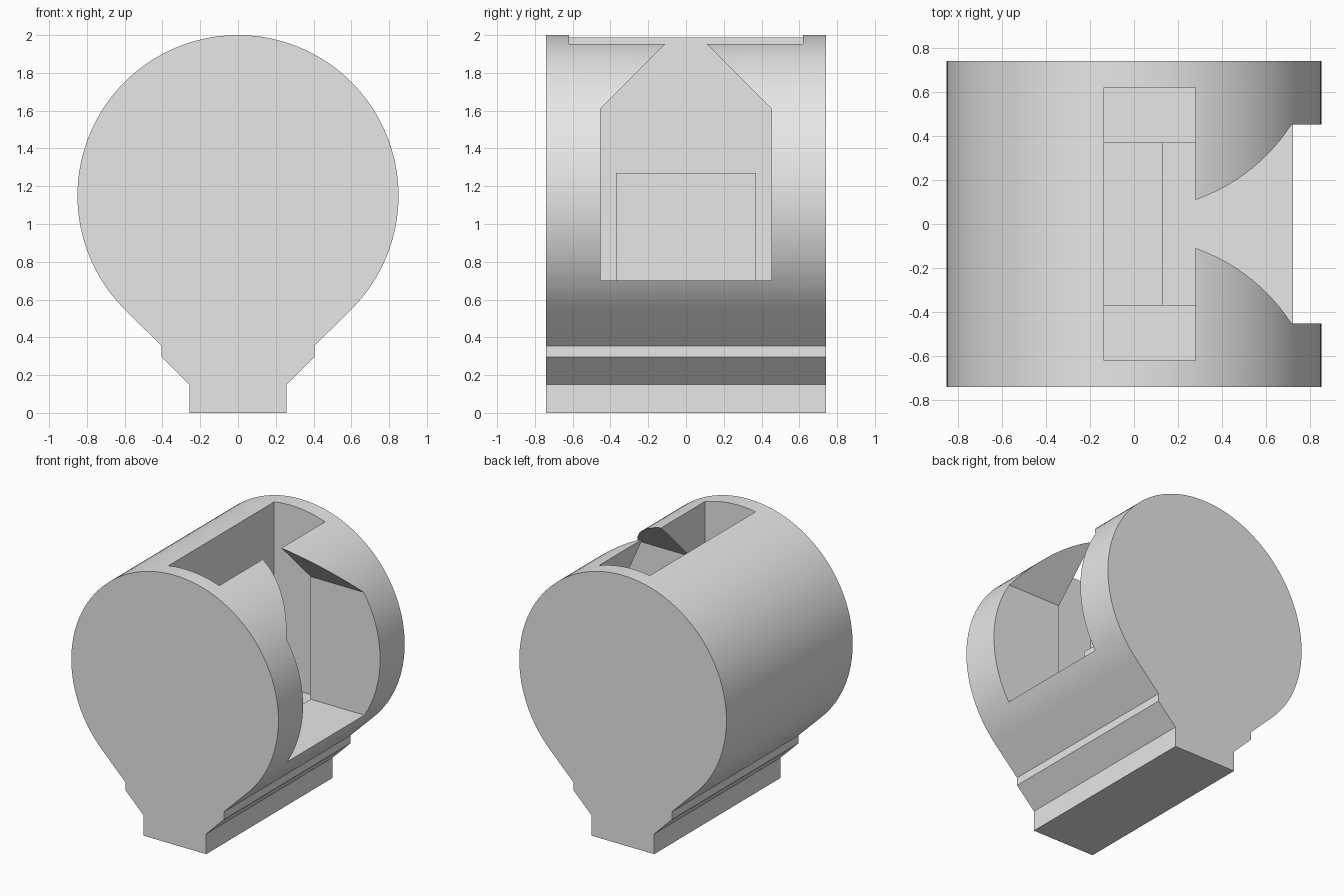
import bpy, math

if "Cube" in bpy.data.objects:
    bpy.data.objects.remove(bpy.data.objects["Cube"])

grey = bpy.data.materials.new("plain grey")
grey.diffuse_color = (0.8, 0.8, 0.8, 1)
grey.use_nodes = True
grey.node_tree.nodes["Principled BSDF"].inputs["Base Color"].default_value = grey.diffuse_color


def prism(name, profile, axis, lo, hi):
    """Extrude a closed profile: (x, z) along y, or (y, z) along x."""
    n = len(profile)
    place = (lambda a, b, t: (a, t, b)) if axis == 'y' else (lambda a, b, t: (t, a, b))
    verts = [place(a, b, t) for t in (lo, hi) for a, b in profile]
    faces = [tuple(reversed(range(n))), tuple(range(n, 2 * n))]
    faces += [(i, (i + 1) % n, n + (i + 1) % n, n + i) for i in range(n)]
    mesh = bpy.data.meshes.new(name)
    mesh.from_pydata(verts, [], faces)
    mesh.materials.append(grey)
    ob = bpy.data.objects.new(name, mesh)
    bpy.context.collection.objects.link(ob)
    bpy.context.view_layer.objects.active = ob
    bpy.ops.object.select_all(action='DESELECT')
    ob.select_set(True)
    bpy.ops.object.mode_set(mode='EDIT')
    bpy.ops.mesh.select_all(action='SELECT')
    bpy.ops.mesh.normals_make_consistent(inside=False)
    bpy.ops.object.mode_set(mode='OBJECT')
    return ob


def combine(target, tool, operation):
    """Apply a boolean and discard the tool object."""
    mod = target.modifiers.new(operation, 'BOOLEAN')
    mod.operation, mod.object, mod.solver = operation, tool, 'EXACT'
    bpy.context.view_layer.objects.active = target
    bpy.ops.object.modifier_apply(modifier=mod.name)
    bpy.data.objects.remove(tool)


# Round body narrowing through 45 degree flanks to a stepped foot
R, CZ, STEPS = 0.85, 1.15, 96
foot = [(0.257, 0), (0.257, 0.15), (0.405, 0.297), (0.405, 0.355)]
arc = [(R * math.cos(a), CZ + R * math.sin(a))
       for a in (math.radians(-45 + 270 * i / STEPS) for i in range(STEPS + 1))]
outline = foot + arc + [(-x, z) for x, z in reversed(foot)]
body = prism("body", outline, 'y', -0.74, 0.74)

# Side pocket with a pitched roof
pocket = [(-0.452, 0.70), (0.452, 0.70), (0.452, 1.61), (0, 2.062), (-0.452, 1.61)]
combine(body, prism("pocket_cutter", pocket, 'x', 0.2, 1.2), 'DIFFERENCE')

# Deep slot opening through the top
slot = [(-0.137, 0.64), (0.28, 0.64), (0.28, 2.3), (-0.137, 2.3)]
combine(body, prism("slot_cutter", slot, 'y', -0.62, 0.62), 'DIFFERENCE')

# Stepped block standing on the slot floor
block = [(-0.2, 0.55), (0.32, 0.55), (0.32, 0.70), (0.13, 0.70), (0.13, 1.27), (-0.2, 1.27)]
combine(body, prism("inner_block", block, 'y', -0.37, 0.37), 'UNION')

bpy.ops.object.select_all(action='DESELECT')
body.select_set(True)
bpy.context.view_layer.objects.active = body
bpy.ops.object.shade_smooth_by_angle(angle=math.radians(20))
